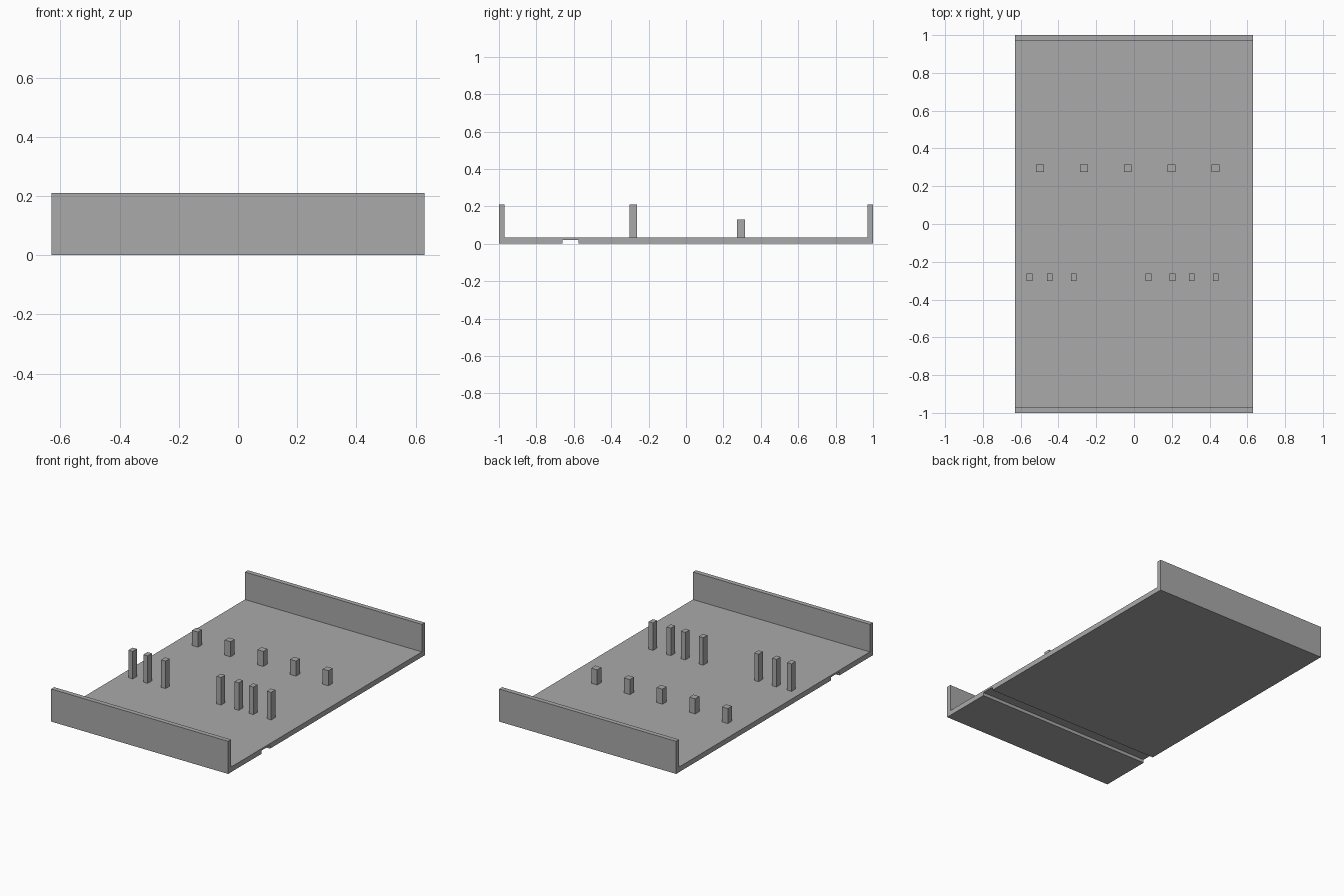
import bpy
import bmesh

old = bpy.data.objects.get("Cube")
if old:
    bpy.data.objects.remove(old, do_unlink=True)

grey = bpy.data.materials.new("plain_grey")
grey.use_nodes = True
colour = (0.4, 0.4, 0.4, 1)
grey.diffuse_color = colour
grey.node_tree.nodes["Principled BSDF"].inputs["Base Color"].default_value = colour

HALF_WIDTH = 0.63
FLOOR = 0.033
WALL_TOP = 0.21


def finish(name, bm):
    bmesh.ops.recalc_face_normals(bm, faces=bm.faces)
    mesh = bpy.data.meshes.new(name)
    bm.to_mesh(mesh)
    bm.free()
    mesh.materials.append(grey)
    bpy.context.collection.objects.link(bpy.data.objects.new(name, mesh))


def post(name, x, y, width, depth, top):
    bm = bmesh.new()
    bmesh.ops.create_cube(bm, size=1)
    height = top - FLOOR
    bmesh.ops.scale(bm, vec=(width, depth, height), verts=bm.verts)
    bmesh.ops.translate(bm, vec=(x, y, FLOOR + height / 2), verts=bm.verts)
    bmesh.ops.delete(bm, geom=[f for f in bm.faces if f.calc_center_median().z < FLOOR + 0.001],
                     context="FACES_ONLY")
    finish(name, bm)


# Tray: one side profile with end walls and an underside groove, extruded across
profile = [(-1, 0), (-0.66, 0), (-0.66, 0.021), (-0.575, 0.021), (-0.575, 0), (1, 0),
           (1, WALL_TOP), (0.97, WALL_TOP), (0.97, FLOOR),
           (-0.97, FLOOR), (-0.97, WALL_TOP), (-1, WALL_TOP)]
bm = bmesh.new()
side = bm.faces.new([bm.verts.new((-HALF_WIDTH, y, z)) for y, z in profile])
swept = bmesh.ops.extrude_face_region(bm, geom=[side], use_keep_orig=True)
bmesh.ops.translate(bm, vec=(2 * HALF_WIDTH, 0, 0),
                    verts=[v for v in swept["geom"] if isinstance(v, bmesh.types.BMVert)])
finish("tray", bm)

# Short rear posts, evenly spaced
for i in range(5):
    post(f"rear_post_{i + 1}", -0.498 + 0.2325 * i, 0.295, 0.042, 0.042, 0.13)

# Tall front posts in two groups
for i, x in enumerate((-0.553, -0.446, -0.319, 0.076, 0.203, 0.306, 0.433)):
    post(f"front_post_{i + 1}", x, -0.282, 0.031, 0.042, WALL_TOP)
